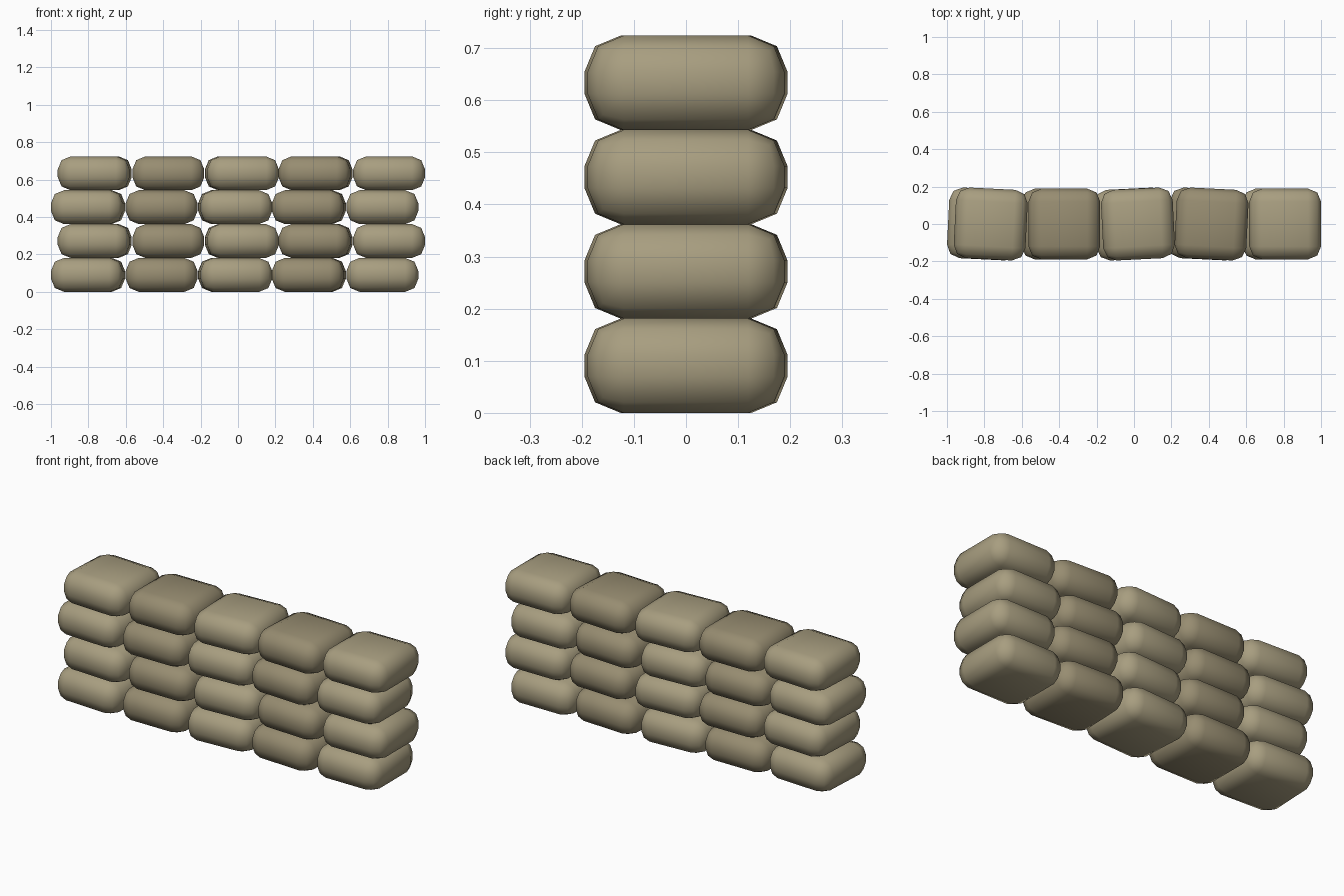
import bpy, math

if "Cube" in bpy.data.objects:
    bpy.data.objects.remove(bpy.data.objects["Cube"])

HX, HY, H = 0.192, 0.189, 0.181      # sandbag half width, half depth, height
PITCH_X, COLS, ROWS = 0.3935, 5, 4
BEVEL = 0.0695
TURN = (-0.05, 0.0, 0.05)            # slight turn, repeating by column


def make_mat(name, rgb):
    m = bpy.data.materials.new(name)
    m.diffuse_color = (*rgb, 1)
    m.use_nodes = True
    m.node_tree.nodes["Principled BSDF"].inputs["Base Color"].default_value = m.diffuse_color
    return m


mats = [make_mat("light_burlap", (0.39, 0.34, 0.215)),
        make_mat("dark_burlap", (0.31, 0.265, 0.165))]


# One pillow-shaped sandbag: box with a two-step rounded edge
def sandbag(name, x, z, turn, mat):
    bpy.ops.mesh.primitive_cube_add(size=1)
    ob = bpy.context.object
    ob.name = name
    ob.scale = (2 * HX, 2 * HY, H)
    bpy.ops.object.transform_apply(location=False, rotation=False, scale=True)
    ob.location = (x, 0, z)
    ob.rotation_euler.z = turn
    bev = ob.modifiers.new("rounding", 'BEVEL')
    bev.width = BEVEL
    bev.segments = 2
    bev.limit_method = 'NONE'
    bpy.ops.object.modifier_apply(modifier=bev.name)
    bpy.ops.object.shade_smooth_by_angle(angle=math.radians(80))
    ob.data.materials.append(mat)


# Stacked courses, alternately shifted sideways
for row in range(ROWS):
    shift = 0.021 if row % 2 else -0.015
    for col in range(COLS):
        x = (col - (COLS - 1) / 2) * PITCH_X + shift
        sandbag(f"sandbag_{row}_{col}", x, H * (row + 0.5),
                TURN[col % 3], mats[col % 2])
